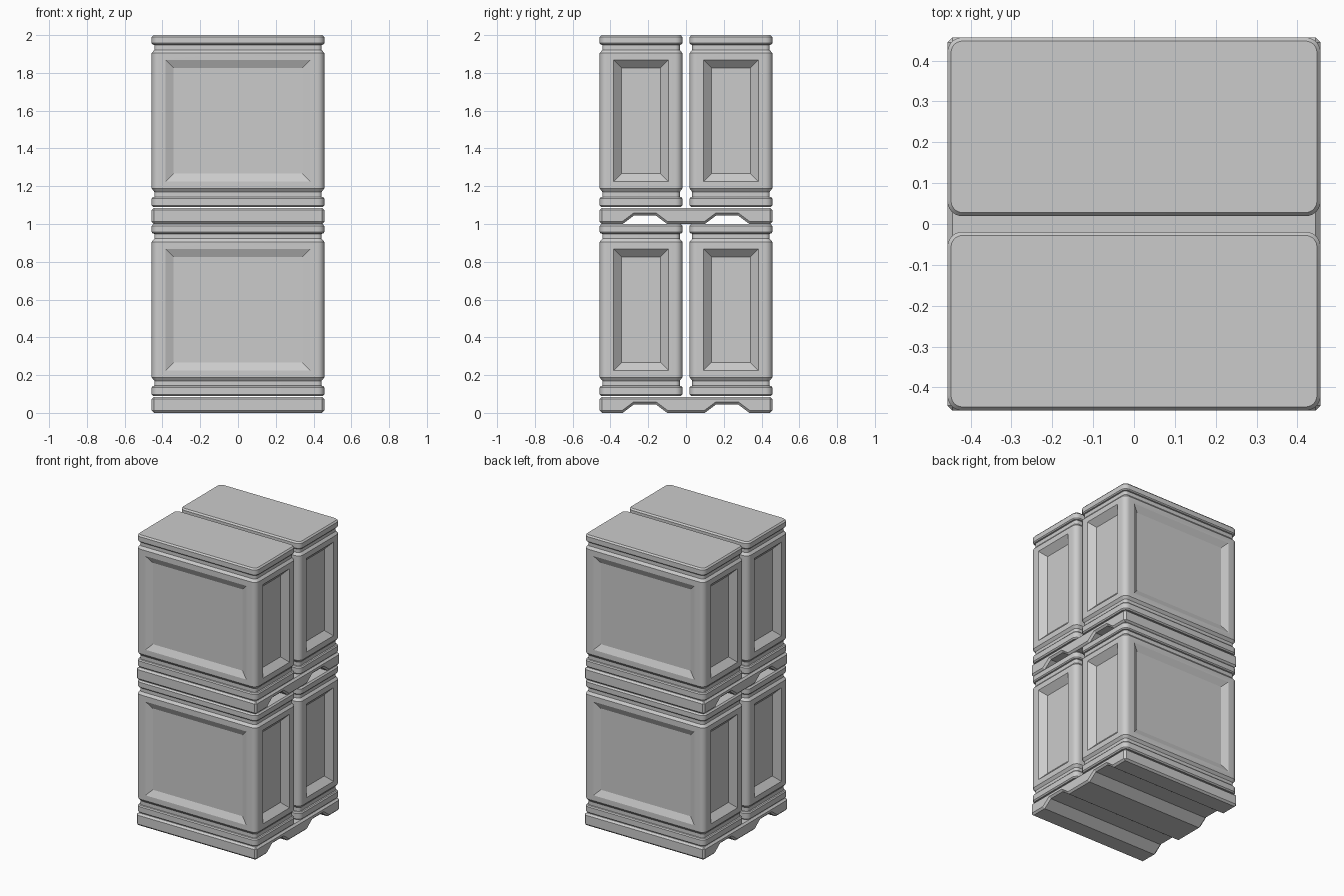
import bpy, bmesh, math

if "Cube" in bpy.data.objects:
    bpy.data.objects.remove(bpy.data.objects["Cube"])

HX, HY, CY = 0.457, 0.219, 0.238   # container half sizes and y offset
RADIUS, SEG = 0.037, 6


def finish(bm, name):
    bmesh.ops.recalc_face_normals(bm, faces=bm.faces)
    mesh = bpy.data.meshes.new(name)
    bm.to_mesh(mesh)
    bm.free()
    return mesh


def place(name, mesh, loc):
    ob = bpy.data.objects.new(name, mesh)
    ob.location = loc
    bpy.context.collection.objects.link(ob)
    return ob


def rounded_ring(bm, inset, z):
    r, verts = RADIUS - inset, []
    for k, (sx, sy) in enumerate([(1, 1), (-1, 1), (-1, -1), (1, -1)]):
        for i in range(SEG + 1):
            a = math.pi / 2 * (k + i / SEG)
            verts.append(bm.verts.new((sx * (HX - RADIUS) + r * math.cos(a),
                                       sy * (HY - RADIUS) + r * math.sin(a), z)))
    return verts


def container_mesh():
    # Stacked rounded outlines: base band, groove, body, groove, lid
    profile = [(0.008, 0.09), (0, 0.098), (0, 0.135), (0.006, 0.142),
               (0.014, 0.144), (0.014, 0.17), (0, 0.188),
               (0, 0.905), (0.014, 0.922), (0.014, 0.948),
               (0.006, 0.95), (0, 0.957), (0, 0.99), (0.009, 1.0)]
    bm = bmesh.new()
    rings = [rounded_ring(bm, i, z) for i, z in profile]
    n = len(rings[0])
    for lo, hi in zip(rings, rings[1:]):
        for i in range(n):
            j = (i + 1) % n
            bm.faces.new((lo[i], lo[j], hi[j], hi[i]))
    bm.faces.new(rings[0][::-1])
    bm.faces.new(rings[-1])
    bmesh.ops.recalc_face_normals(bm, faces=bm.faces)
    # Recessed panels on the four body sides
    sides = [f for f in bm.faces if abs(f.normal.z) < 0.1 and f.calc_area() > 0.1]
    for f in sides:
        depth = 0.02 if abs(f.normal.y) > 0.5 else 0.04
        bmesh.ops.inset_individual(bm, faces=[f], thickness=0.052)
        bmesh.ops.inset_individual(bm, faces=[f], thickness=0.06, depth=-depth)
    return finish(bm, "container")


def pallet_mesh():
    # Side profile with two fork pockets, extruded along x
    half = [(0.10, 0), (0.16, 0.045), (0.275, 0.045), (0.335, 0), (HX, 0)]
    pts = [(-y, z) for y, z in reversed(half)] + half + [(HX, 0.085), (-HX, 0.085)]
    bm = bmesh.new()
    face = bm.faces.new([bm.verts.new((-HX, y, z)) for y, z in pts])
    out = bmesh.ops.extrude_face_region(bm, geom=[face])
    new = [v for v in out["geom"] if isinstance(v, bmesh.types.BMVert)]
    bmesh.ops.translate(bm, verts=new, vec=(2 * HX, 0, 0))
    return finish(bm, "pallet")


# Two tiers, each a pallet carrying two containers
box, base = container_mesh(), pallet_mesh()
objects = []
for tier, z in (("lower", 0), ("upper", 1)):
    pallet = place(f"{tier}_pallet", base, (0, 0, z))
    bev = pallet.modifiers.new("chamfer", "BEVEL")
    bev.width, bev.segments = 0.012, 1
    bev.limit_method, bev.angle_limit = "ANGLE", math.radians(60)
    for side, s in (("front", -1), ("back", 1)):
        objects.append(place(f"{tier}_{side}_container", box, (0, s * CY, z)))

# Smooth the rounded corners, keep the panel edges crisp
bpy.ops.object.select_all(action="DESELECT")
objects[0].select_set(True)
bpy.context.view_layer.objects.active = objects[0]
bpy.ops.object.shade_smooth_by_angle(angle=math.radians(17))
